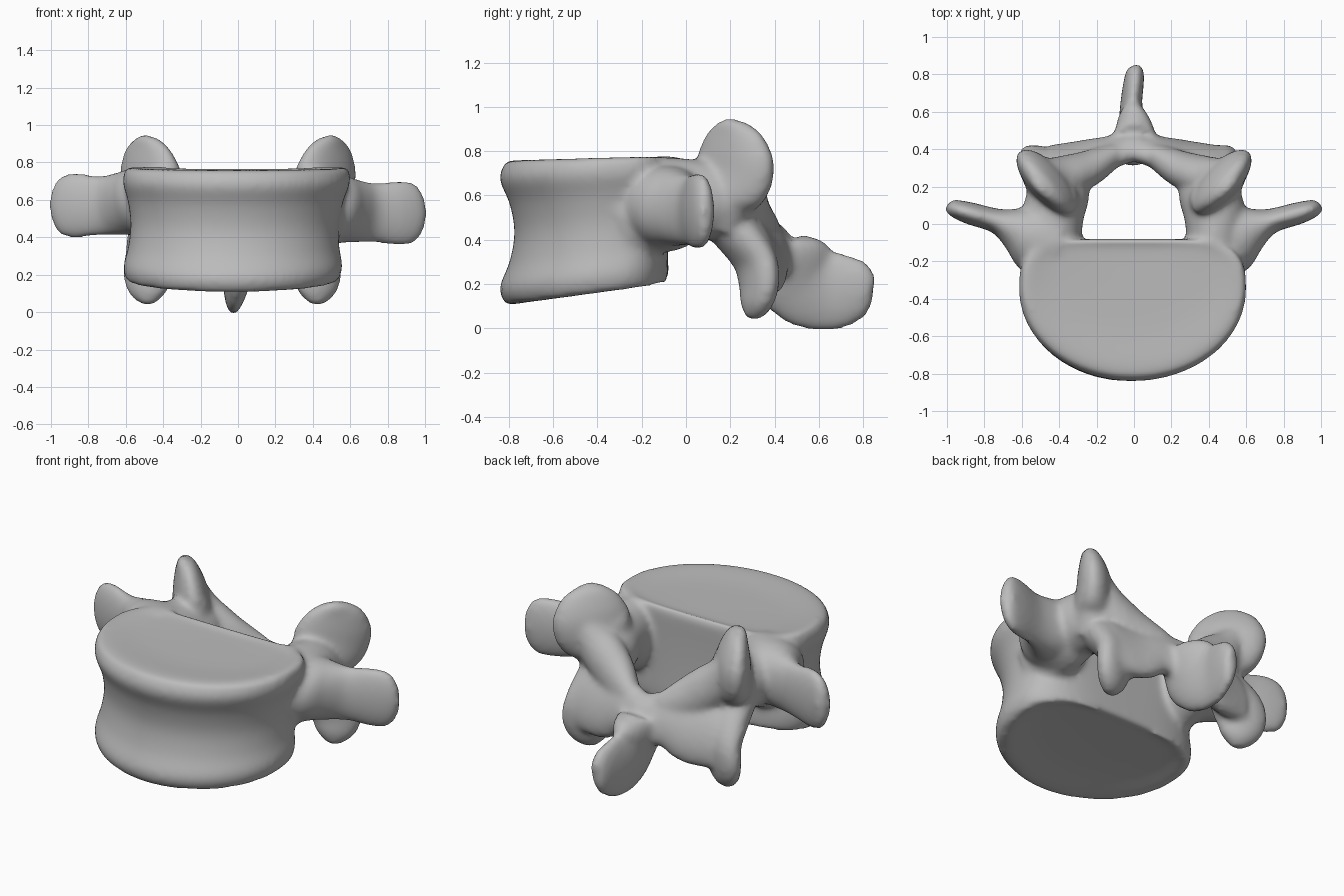
import bpy, bmesh, math
from mathutils import Vector

if "Cube" in bpy.data.objects:
    bpy.data.objects.remove(bpy.data.objects["Cube"])

bone = bpy.data.materials.new("bone grey")
bone.use_nodes = True
COLOUR = (0.5, 0.5, 0.5, 1)
bone.diffuse_color = COLOUR
bone.node_tree.nodes["Principled BSDF"].inputs["Base Color"].default_value = COLOUR

bm = bmesh.new()
SIDES = 24


def skin(rings):
    """Bridge closed rings of points and cap both ends."""
    loops = [[bm.verts.new(p) for p in ring] for ring in rings]
    for a, b in zip(loops, loops[1:]):
        n = len(a)
        for i in range(n):
            bm.faces.new((a[i], a[(i + 1) % n], b[(i + 1) % n], b[i]))
    bm.faces.new(loops[0][::-1])
    bm.faces.new(loops[-1])


def spline(stations, steps=4):
    """Catmull-Rom curve through stations of any length."""
    pts = [stations[0]] + stations + [stations[-1]]
    out = []
    for a, b, c, d in zip(pts, pts[1:], pts[2:], pts[3:]):
        for k in range(steps):
            t = k / steps
            out.append([q + 0.5 * t * (r - p + t * (2 * p - 5 * q + 4 * r - s
                        + t * (3 * (q - r) + s - p))) for p, q, r, s in zip(a, b, c, d)])
    return out + [list(stations[-1])]


def limb(stations, wide, side=1, shift=(0, 0, 0)):
    """Flattened limb; stations are x, y, z, half width, half thickness."""
    curve = spline(stations)
    rings = []
    for i, (x, y, z, w, t) in enumerate(curve):
        before, after = curve[max(i - 1, 0)], curve[min(i + 1, len(curve) - 1)]
        along = (Vector(after[:3]) - Vector(before[:3])).normalized()
        u = Vector(wide)
        u = (u - along * u.dot(along)).normalized()
        v = along.cross(u)
        ring = []
        for k in range(SIDES):
            a = math.tau * k / SIDES
            p = Vector((x, y, z)) + u * max(w, .01) * math.cos(a) + v * max(t, .01) * math.sin(a)
            p.x *= side
            ring.append(p + Vector(shift))
        rings.append(ring)
    skin(rings)


# Body: waisted drum, round in front, flat behind, with rounder back corners low down
def body_ring(height, scale):
    ring = []
    half = 0.58 + 0.03 * height
    for k in range(64):
        a = math.tau * k / 64
        c, s = math.cos(a), math.sin(a)
        if s > 0:
            x = half * math.copysign(abs(c) ** (0.85 - 0.2 * height), c)
            y = -0.35 + 0.3 * s ** (0.75 - 0.15 * height) - 0.03 * s ** 6
        else:
            x, y = half * c, -0.35 + 0.49 * s
        x = x * scale ** 0.7 - 0.03 + 0.025 * height
        y = -0.12 + (y + 0.12) * scale
        low = 0.1 + 0.1 * (y + 0.84) / 0.75
        top = 0.757 + 0.03 * (y + 0.84)
        ring.append((x, y, low + (top - low) * height))
    return ring


skin([body_ring(h, s) for h, s in spline([
    (0.04, 0.1), (0.03, 0.6), (0.0, 0.92), (0.05, 0.985), (0.14, 1.0), (0.3, 0.94),
    (0.5, 0.91), (0.7, 0.94), (0.86, 1.0), (0.95, 0.985), (1.0, 0.92), (0.975, 0.6), (0.96, 0.1)])])

for side in (1, -1):
    # Pedicle
    limb([(.42, -.3, .5, .22, .14), (.43, -.1, .56, .21, .15), (.43, .06, .58, .18, .165),
          (.39, .18, .55, .16, .16), (.35, .26, .5, .11, .12)], (0, 0, 1), side)
    # Transverse process
    limb([(.42, -.1, .56, .2, .21), (.53, -.07, .57, .185, .195), (.62, -.03, .56, .17, .13),
          (.73, .015, .55, .16, .068), (.87, .055, .55, .175, .06), (.95, .08, .55, .155, .05),
          (.99, .095, .55, .09, .035), (1.0, .1, .55, .03, .015)],
         (0, 0, 1), side, (0, 0, -.02 * side))
    # Superior articular process
    limb([(.41, .14, .45, .13, .12), (.43, .17, .6, .18, .12), (.465, .22, .71, .22, .1),
          (.475, .22, .8, .205, .085), (.485, .21, .88, .155, .06), (.495, .2, .925, .085, .04),
          (.495, .2, .945, .03, .02)], (.66, .75, 0), side)
    # Web joining the superior process to the lamina
    limb([(.48, .27, .74, .07, .07), (.39, .26, .62, .12, .1), (.26, .29, .5, .13, .1),
          (.13, .36, .4, .12, .07)], (.3, -.2, 1), side)
    # Inferior articular process
    limb([(.42, .12, .54, .12, .1), (.42, .225, .43, .14, .1), (.43, .31, .31, .15, .085),
          (.45, .33, .2, .145, .075), (.45, .315, .11, .11, .065), (.45, .3, .06, .06, .04),
          (.45, .295, .04, .02, .02)], (.85, .4, 0), side, (-.03, 0, 0))
    # Lamina
    limb([(.44, .32, .34, .19, .08), (.28, .34, .34, .195, .085), (.14, .38, .37, .155, .075),
          (-.03, .43, .35, .13, .07)], (0, -.4, 1), side)

# Spinous process
limb([(0, .42, .35, .13, .13), (0, .47, .28, .19, .105), (-.01, .54, .2, .195, .075),
      (-.015, .64, .171, .185, .058), (-.005, .73, .18, .165, .055), (.005, .8, .195, .125, .05),
      (.01, .84, .2, .075, .035), (.01, .85, .2, .03, .02)], (.06, 0, 1))

bmesh.ops.recalc_face_normals(bm, faces=bm.faces)
mesh = bpy.data.meshes.new("vertebra")
bm.to_mesh(mesh)
bm.free()
mesh.materials.append(bone)
vertebra = bpy.data.objects.new("vertebra", mesh)
bpy.context.collection.objects.link(vertebra)

# Fuse the parts into one bone and soften the joins
fuse = vertebra.modifiers.new("fuse", 'REMESH')
fuse.mode = 'VOXEL'
fuse.voxel_size = 0.016
fuse.use_smooth_shade = True
soften = vertebra.modifiers.new("soften", 'SMOOTH')
soften.factor = 0.5
soften.iterations = 12
